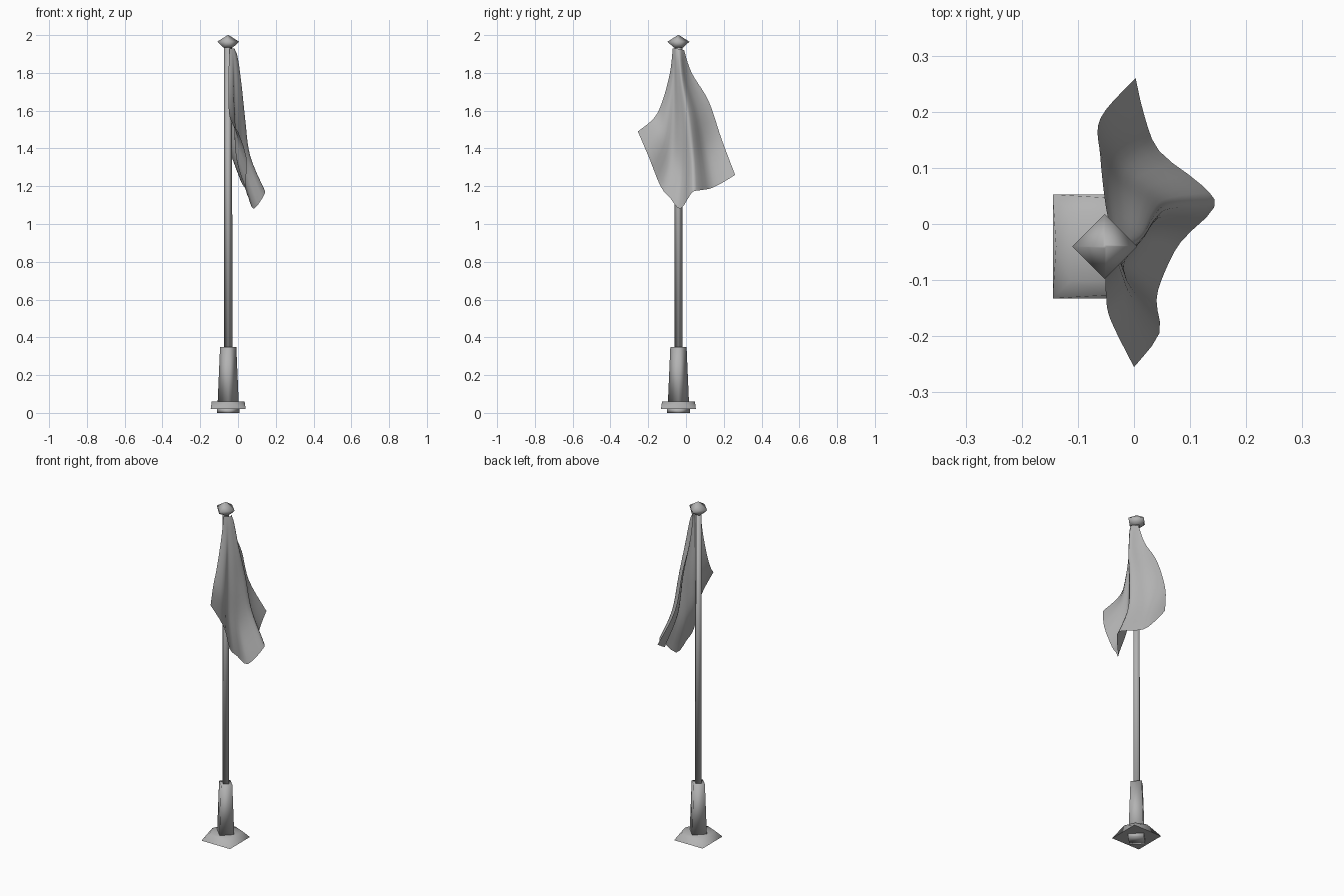
import bpy, math

if "Cube" in bpy.data.objects:
    bpy.data.objects.remove(bpy.data.objects["Cube"])

CX, CY = -0.052, -0.04  # pole axis

grey = bpy.data.materials.new("dark_grey")
grey.diffuse_color = (0.45, 0.45, 0.45, 1)
grey.use_nodes = True
grey.node_tree.nodes["Principled BSDF"].inputs["Base Color"].default_value = grey.diffuse_color


def mesh_object(name, verts, faces, angle):
    me = bpy.data.meshes.new(name)
    me.from_pydata(verts, [], faces)
    me.materials.append(grey)
    ob = bpy.data.objects.new(name, me)
    bpy.context.collection.objects.link(ob)
    bpy.ops.object.select_all(action='DESELECT')
    ob.select_set(True)
    bpy.context.view_layer.objects.active = ob
    bpy.ops.object.mode_set(mode='EDIT')
    bpy.ops.mesh.select_all(action='SELECT')
    bpy.ops.mesh.normals_make_consistent(inside=False)
    bpy.ops.object.mode_set(mode='OBJECT')
    bpy.ops.object.shade_smooth_by_angle(angle=math.radians(angle))
    return ob


def ring(z, r, turn, n=4):
    return [(CX + r * math.cos(math.radians(turn + 360 * k / n)),
             CY + r * math.sin(math.radians(turn + 360 * k / n)), z) for k in range(n)]


def four_sided(name, rings, angle=95):
    """Stack of four-sided rings (z, corner radius, turn in degrees); a turn change makes an antiprism."""
    verts, faces = [], []
    for z, r, turn in rings:
        verts += ring(z, r, turn)
    for i in range(len(rings) - 1):
        d = rings[i + 1][2] - rings[i][2]
        for k in range(4):
            a, b = 4 * i + k, 4 * i + (k + 1) % 4
            c, e = a + 4, b + 4
            if d < 0:
                faces += [(a, e, c), (a, b, e)]
            elif d > 0:
                faces += [(a, b, c), (b, e, c)]
            else:
                faces.append((a, b, e, c))
    faces += [(3, 2, 1, 0), tuple(range(len(verts) - 4, len(verts)))]
    return mesh_object(name, verts, faces, angle)


# Pole, tapered pedestal and foot
four_sided("pole", [(0.34, 0.022, 0), (1.95, 0.021, 0)])
four_sided("pedestal", [(0.05, 0.056, 0), (0.35, 0.043, 0)])
four_sided("foot", [(0.0, 0.06, 0), (0.022, 0.06, 0)])

# Flared base: square below, eight-sided above
base_faces = [(3, 2, 1, 0), tuple(range(4, 12))]
for k in range(4):
    o = [4 + (2 * k + s) % 8 for s in range(4)]  # ring points either side of corner k
    base_faces += [(k, o[1], o[0]), (k, o[2], o[1]), (k, (k + 1) % 4, o[2])]
mesh_object("base", ring(0.02, 0.131, 45) + ring(0.06, 0.087, 0, 8), base_faces, 95)

# Pointed cap on the pole
four_sided("cap", [(1.935, 0.036, 45), (1.965, 0.058, 0), (2.0, 0.003, 0)], 60)


def along(points, t):
    """Smooth point at fraction t of a path through the given points."""
    n = len(points) - 1
    i = min(int(t * n), n - 1)
    f = t * n - i
    a, b, c, d = (points[max(0, min(n, i + s))] for s in (-1, 0, 1, 2))
    return [q + f * 0.5 * (r - p + f * (2 * p - 5 * q + 4 * r - s + f * (3 * (q - r) + s - p)))
            for p, q, r, s in zip(a, b, c, d)]


# Limp flag: four edge paths blended into one draped sheet
top = [(-0.045, -0.07, 1.93), (-0.022, -0.055, 1.93), (-0.02, -0.03, 1.925), (-0.04, -0.01, 1.92)]
bottom = [(0.0, -0.255, 1.49), (0.045, -0.195, 1.35), (0.04, -0.135, 1.20), (0.055, -0.085, 1.14),
          (0.085, -0.03, 1.08), (0.143, 0.03, 1.165), (0.12, 0.07, 1.178), (0.045, 0.13, 1.188),
          (0.018, 0.195, 1.22), (0.003, 0.26, 1.26)]
left = [top[0], (-0.05, -0.085, 1.80), (-0.05, -0.125, 1.65), (-0.042, -0.17, 1.56), bottom[0]]
right = [top[-1], (-0.05, 0.03, 1.80), (-0.06, 0.12, 1.65), (-0.06, 0.188, 1.45), bottom[-1]]

NU, NV = 27, 20
verts, faces = [], []
for j in range(NV + 1):
    v = j / NV
    L, R = along(left, v), along(right, v)
    for i in range(NU + 1):
        u = i / NU
        T, B = along(top, u), along(bottom, u)
        p = []
        for k in range(3):
            base = (1 - v) * T[k] + v * B[k]
            dl = L[k] - ((1 - v) * top[0][k] + v * bottom[0][k])
            dr = R[k] - ((1 - v) * top[-1][k] + v * bottom[-1][k])
            p.append(base + (1 - u) * dl + u * dr)
        # bulge near the top and slight folds
        p[0] += 0.016 * math.sin(math.pi * u) * math.sin(math.pi * v ** 0.6)
        p[0] += 0.003 * math.sin(6 * math.pi * u) * math.sin(math.pi * v)
        verts.append(p)
for j in range(NV):
    for i in range(NU):
        a = j * (NU + 1) + i
        faces.append((a, a + NU + 1, a + NU + 2, a + 1))
mesh_object("flag", verts, faces, 60)
